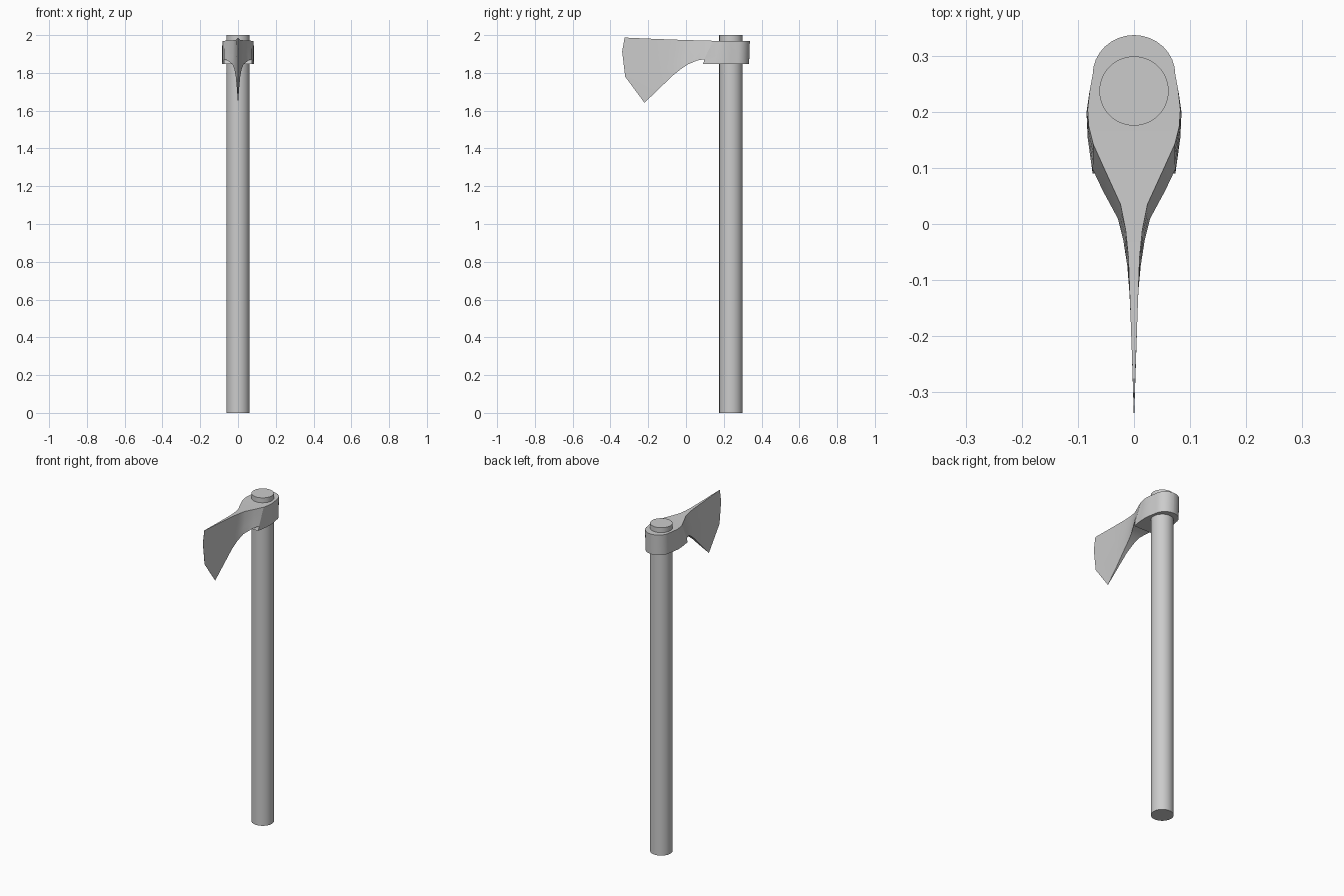
import bpy, bmesh, math

if "Cube" in bpy.data.objects:
    bpy.data.objects.remove(bpy.data.objects["Cube"])

HANDLE_Y = 0.238


def finish(obj, angle):
    bpy.ops.object.select_all(action='DESELECT')
    obj.select_set(True)
    bpy.context.view_layer.objects.active = obj
    bpy.ops.object.shade_smooth_by_angle(angle=math.radians(angle))


def lerp(a, b, t):
    return tuple(p + (q - p) * t for p, q in zip(a, b))


def right_side(top, bottom, rows=4):
    """Points (half width, y, z) from the top to the bottom of a section."""
    return [lerp(top, bottom, i / (rows - 1)) for i in range(rows)]


# handle
bpy.ops.mesh.primitive_cylinder_add(vertices=48, radius=0.062, depth=2.0,
                                    location=(0, HANDLE_Y, 1.0))
handle = bpy.context.object
handle.name = "handle"
finish(handle, 30)

# axe head: sections from the rounded back of the eye to the cutting edge
sections = []
for i in range(9):
    a = math.radians(90 * i / 8)
    w = max(0.001, 0.074 * math.sin(a))
    y = 0.267 + 0.071 * math.cos(a)
    sections.append(right_side((w, y, 1.97), (w, y - 0.004, 1.846)))

# (half width, y, z) at the top and at the bottom of each section
body = [
    ((0.079, 0.240, 1.97), (0.080, 0.235, 1.846)),
    ((0.083, 0.205, 1.97), (0.085, 0.200, 1.846)),
    ((0.081, 0.175, 1.97), (0.083, 0.155, 1.846)),
    ((0.073, 0.143, 1.97), (0.074, 0.090, 1.846)),
    ((0.073, 0.143, 1.97), (0.074, 0.098, 1.872)),
    ((0.050, 0.092, 1.971), (0.056, 0.060, 1.866)),
    ((0.024, 0.035, 1.973), (0.029, 0.010, 1.845)),
    ((0.015, -0.010, 1.974), (0.019, -0.030, 1.818)),
    ((0.010, -0.060, 1.976), (0.012, -0.075, 1.782)),
    ((0.006, -0.170, 1.980), (0.006, -0.140, 1.718)),
]
sections += [right_side(t, b) for t, b in body]

# cutting edge
edge = [(-0.325, 1.987), (-0.338, 1.913), (-0.322, 1.780), (-0.220, 1.642)]
sections.append([(0.0005, y, z) for y, z in edge])

bm = bmesh.new()
rings = []
for s in sections:
    pts = s + [(-x, y, z) for x, y, z in reversed(s)]
    rings.append([bm.verts.new(p) for p in pts])
for r0, r1 in zip(rings, rings[1:]):
    n = len(r0)
    for i in range(n):
        j = (i + 1) % n
        bm.faces.new((r0[i], r0[j], r1[j], r1[i]))
for ring in (rings[0], rings[-1]):
    for i in range(3):
        bm.faces.new((ring[i], ring[i + 1], ring[6 - i], ring[7 - i]))
bmesh.ops.remove_doubles(bm, verts=bm.verts, dist=0.0002)
bmesh.ops.recalc_face_normals(bm, faces=bm.faces)
mesh = bpy.data.meshes.new("axe_head")
bm.to_mesh(mesh)
bm.free()
head = bpy.data.objects.new("axe_head", mesh)
bpy.context.collection.objects.link(head)
finish(head, 25)
